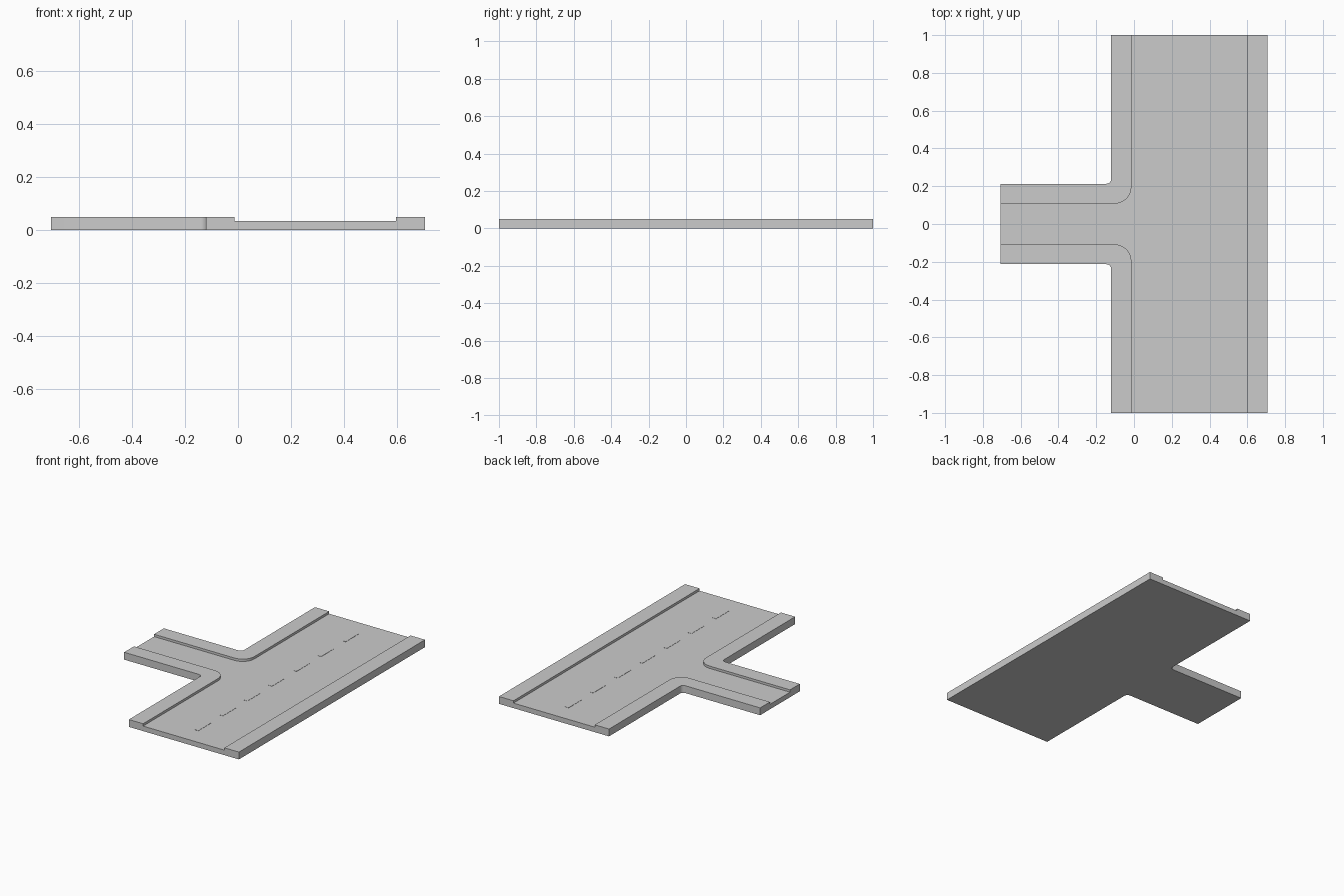
import bpy, bmesh
from math import pi, sin, cos, radians

if "Cube" in bpy.data.objects:
    bpy.data.objects.remove(bpy.data.objects["Cube"])

L, R = -0.707, 0.707          # overall left and right edges
KL, KR = -0.014, 0.598        # kerb lines of the main road
OL = -0.121                   # outer edge of the left pavement
SI, SO = 0.108, 0.213         # side road: kerb line, outer edge
ROAD_Z, TOP_Z = 0.034, 0.05


def arc(cx, cy, r, a0, a1, n):
    return [(cx + r * cos(radians(a0 + (a1 - a0) * i / n)),
             cy + r * sin(radians(a0 + (a1 - a0) * i / n))) for i in range(n + 1)]


def flip(pts):
    return [(x, -y) for x, y in reversed(pts)]


def finish(bm, name):
    bmesh.ops.recalc_face_normals(bm, faces=bm.faces)
    mesh = bpy.data.meshes.new(name)
    bm.to_mesh(mesh)
    bm.free()
    ob = bpy.data.objects.new(name, mesh)
    bpy.context.collection.objects.link(ob)
    return ob


# Plan outlines: kerb line, pavements and carriageway
r, ro = 0.088, 0.025
inner = [(KL, 1)] + arc(KL - r, SI + r, r, 0, -90, 10) + [(L, SI)]
outer = [(L, SO)] + arc(OL - ro, SO + ro, ro, -90, 0, 6) + [(OL, 1)]
left_pavement = inner + outer
right_pavement = [(KR, -1), (R, -1), (R, 1), (KR, 1)]
carriageway = inner + flip(inner) + [(KR, -1), (KR, 1)]

# Junction slab: raise the whole plan, then raise the pavements further
bm = bmesh.new()
for pts in (carriageway, left_pavement, flip(left_pavement), right_pavement):
    bm.faces.new([bm.verts.new((x, y, 0)) for x, y in pts])
bmesh.ops.remove_doubles(bm, verts=bm.verts, dist=1e-5)
bmesh.ops.recalc_face_normals(bm, faces=bm.faces)


def raise_faces(faces, dz):
    geom = bmesh.ops.extrude_face_region(bm, geom=faces)["geom"]
    bmesh.ops.translate(bm, vec=(0, 0, dz),
                        verts=[g for g in geom if isinstance(g, bmesh.types.BMVert)])
    return [g for g in geom if isinstance(g, bmesh.types.BMFace)]


tops = raise_faces(bm.faces[:], ROAD_Z)
tops.sort(key=lambda f: f.calc_area())
raise_faces(tops[:-1], TOP_Z - ROAD_Z)
bmesh.ops.recalc_face_normals(bm, faces=bm.faces)
bmesh.ops.dissolve_limit(bm, angle_limit=radians(1), verts=bm.verts, edges=bm.edges)
slab = finish(bm, "road_and_pavements")
bpy.context.view_layer.objects.active = slab
slab.select_set(True)
bpy.ops.object.shade_smooth_by_angle(angle=radians(30))

# Centre line dashes
bm = bmesh.new()
for i in range(7):
    box = bmesh.ops.create_cube(bm, size=1)["verts"]
    bmesh.ops.scale(bm, vec=(0.026, 0.14, 0.002), verts=box)
    bmesh.ops.translate(bm, vec=((KL + KR) / 2, (i - 3) * 0.264, ROAD_Z + 0.0005), verts=box)
finish(bm, "centre_line_dashes")
